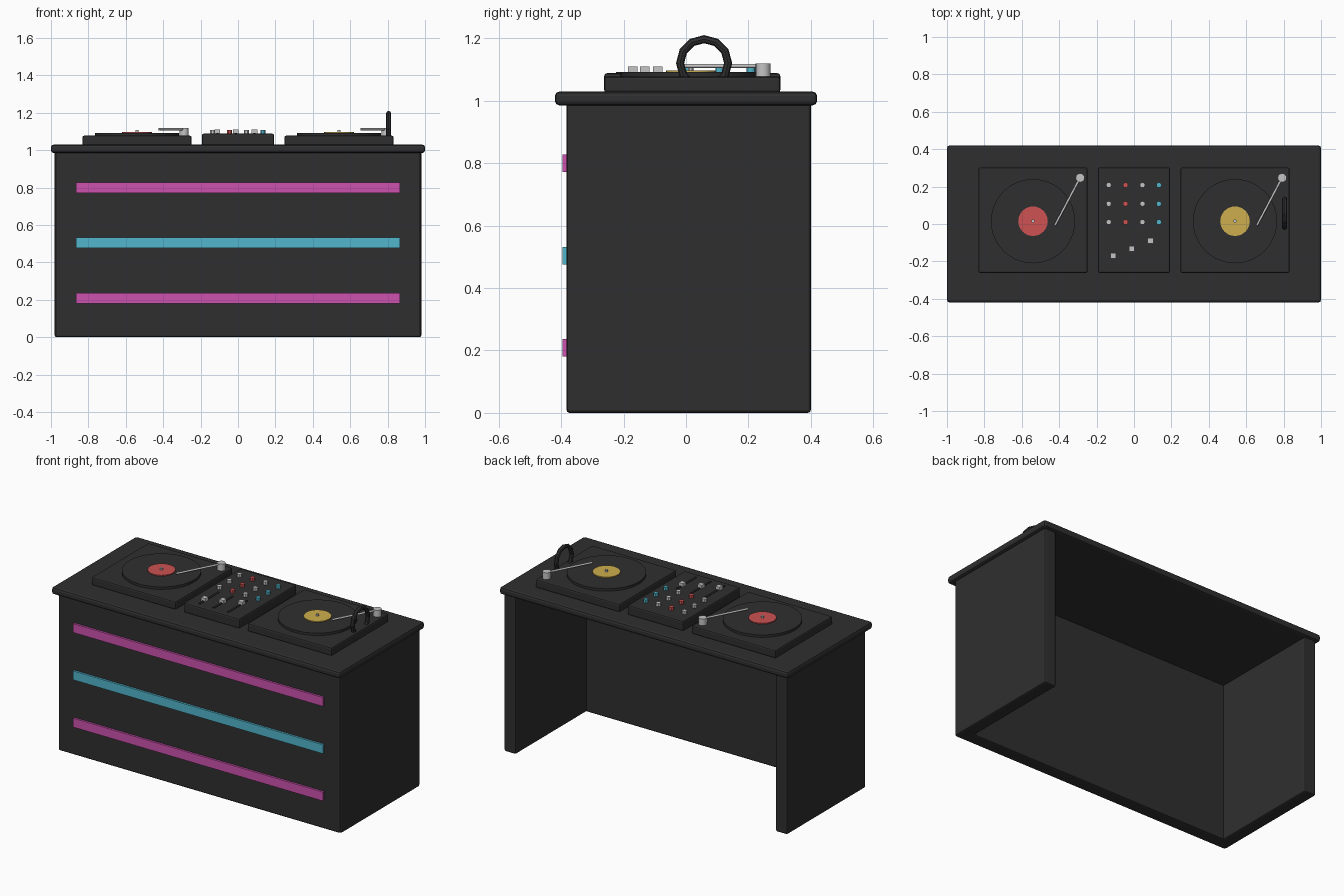
import bpy
import math
from mathutils import Vector

if "Cube" in bpy.data.objects:
    bpy.data.objects.remove(bpy.data.objects["Cube"], do_unlink=True)


def material(name, r, g, b):
    m = bpy.data.materials.new(name)
    m.use_nodes = True
    m.diffuse_color = (r, g, b, 1)
    bsdf = next(n for n in m.node_tree.nodes if n.type == 'BSDF_PRINCIPLED')
    bsdf.inputs["Base Color"].default_value = (r, g, b, 1)
    return m


DARK = material("charcoal", 0.028, 0.028, 0.028)
PINK = material("magenta", 0.61, 0.085, 0.43)
CYAN = material("cyan", 0.085, 0.47, 0.61)
RED = material("red", 0.61, 0.085, 0.085)
GOLD = material("yellow", 0.61, 0.42, 0.075)
GREY = material("light grey", 0.56, 0.56, 0.56)


def finish(name, mat):
    ob = bpy.context.object
    ob.name = name
    ob.data.materials.append(mat)
    return ob


def box(name, xs, ys, zs, mat, bevel=0):
    """Box from its x, y and z ranges, with an optional chamfer."""
    center = [(a + b) / 2 for a, b in (xs, ys, zs)]
    bpy.ops.mesh.primitive_cube_add(size=1, location=center)
    ob = finish(name, mat)
    size = Vector([b - a for a, b in (xs, ys, zs)])
    for v in ob.data.vertices:
        v.co *= size
    if bevel:
        mod = ob.modifiers.new("chamfer", 'BEVEL')
        mod.width = bevel
        mod.segments = 2
    return ob


def disc(name, x, y, z0, z1, radius, mat, sides=32):
    bpy.ops.mesh.primitive_cylinder_add(vertices=sides, radius=radius, depth=z1 - z0,
                                        location=(x, y, (z0 + z1) / 2))
    ob = finish(name, mat)
    bpy.ops.object.shade_smooth_by_angle(angle=math.radians(30))
    return ob


def rod(name, start, end, radius, mat):
    start, end = Vector(start), Vector(end)
    way = end - start
    bpy.ops.mesh.primitive_cylinder_add(vertices=12, radius=radius, depth=way.length,
                                        location=(start + end) / 2,
                                        rotation=way.to_track_quat('Z', 'Y').to_euler())
    return finish(name, mat)


# Booth: open at the back and underneath
box("front_panel", (-0.977, 0.977), (-0.383, -0.3), (0, 1), DARK, 0.01)
for side, s in (("right", -1), ("left", 1)):
    box(side + "_panel", sorted((s * 0.9, s * 0.98)), (-0.379, 0.4), (0, 1), DARK, 0.01)
box("table_top", (-1, 1), (-0.42, 0.42), (0.985, 1.029), DARK, 0.014)

# Glowing strips on the front
for name, z, mat in (("lower", 0.208, PINK), ("middle", 0.504, CYAN), ("upper", 0.8, PINK)):
    box(name + "_strip", (-0.865, 0.865), (-0.396, -0.38), (z - 0.028, z + 0.028), mat)

# Turntables
for side, cx, label in (("right", -0.54, RED), ("left", 0.54, GOLD)):
    box(side + "_deck", (cx - 0.292, cx + 0.292), (-0.262, 0.302), (1.025, 1.077), DARK, 0.009)
    disc(side + "_record", cx, 0.015, 1.07, 1.092, 0.225, DARK, 48)
    disc(side + "_label", cx, 0.015, 1.09, 1.097, 0.079, label)
    disc(side + "_spindle", cx, 0.015, 1.09, 1.107, 0.009, GREY, 12)
    disc(side + "_arm_pivot", cx + 0.252, 0.247, 1.07, 1.119, 0.024, GREY, 16)
    rod(side + "_tone_arm", (cx + 0.252, 0.247, 1.111), (cx + 0.117, -0.008, 1.111), 0.006, GREY)

# Mixer with knobs and sliders
box("mixer", (-0.193, 0.193), (-0.262, 0.302), (1.025, 1.088), DARK, 0.009)
for x, mat in zip((-0.135, -0.045, 0.045, 0.133), (GREY, RED, GREY, CYAN)):
    for y in (0.01, 0.108, 0.208):
        disc("knob", x, y, 1.085, 1.107, 0.014, mat, 12)
for x, y in ((-0.11, -0.17), (-0.012, -0.132), (0.088, -0.09)):
    box("slider_track", (x - 0.006, x + 0.006), (-0.225, -0.035), (1.085, 1.092), DARK)
    box("slider", (x - 0.015, x + 0.015), (y - 0.015, y + 0.015), (1.087, 1.109), GREY)

# Headphone band standing in the edge of the left deck
bpy.ops.mesh.primitive_torus_add(major_segments=12, minor_segments=8, major_radius=0.077,
                                 minor_radius=0.013, location=(0.805, 0.058, 1.12),
                                 rotation=(0, math.pi / 2, 0))
finish("headphone_band", DARK)
